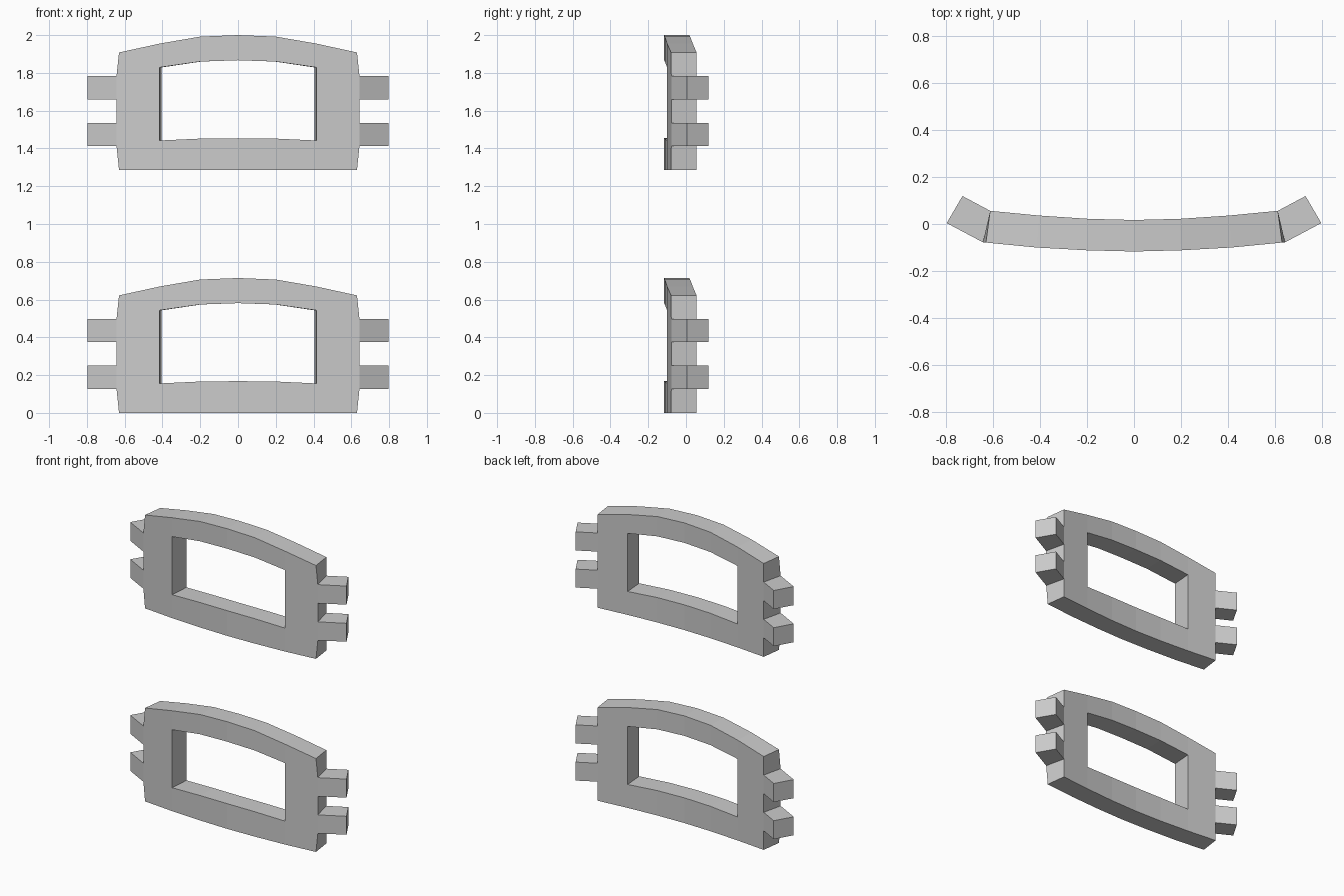
import bpy, bmesh

if "Cube" in bpy.data.objects:
    bpy.data.objects.remove(bpy.data.objects["Cube"])

# Cross-section stations (right half): front x -> (front y, back x, back y)
STATION = {0.0: (-0.117, 0.0, 0.017), 0.2: (-0.112, 0.195, 0.022),
           0.415: (-0.1, 0.405, 0.036), 0.63: (-0.079, 0.612, 0.056),
           0.643: (-0.078, 0.612, 0.056)}

# Heights of the arched top, window top and window sill at x = 0, 0.2, 0.415
XS = (0.0, 0.2, 0.415)
TOP = (0.714, 0.706, 0.669)
WIN_TOP = (0.581, 0.574, 0.543)
SILL = (0.168, 0.166, 0.156)
TABS = ((0.127, 0.25), (0.374, 0.498))
TAB_FRONT, TAB_BACK = (0.797, 0.004), (0.73, 0.119)


def panel_mesh():
    # Front regions of the right half: sill bar, top bar, side post
    polys = []
    for i in range(2):
        a, b = XS[i], XS[i + 1]
        polys.append([(a, 0), (b, 0), (b, SILL[i + 1]), (a, SILL[i])])
        polys.append([(a, WIN_TOP[i]), (b, WIN_TOP[i + 1]), (b, TOP[i + 1]), (a, TOP[i])])
    edge = [(0.643, z) for tab in TABS for z in tab]
    polys.append([(0.415, 0), (0.63, 0)] + edge +
                 [(0.63, 0.622), (0.415, TOP[2]), (0.415, WIN_TOP[2]), (0.415, SILL[2])])

    bm = bmesh.new()
    front, back = {}, {}
    for p in {p for poly in polys for p in poly}:
        fy, bx, by = STATION[p[0]]
        front[p] = bm.verts.new((p[0], fy, p[1]))
        back[p] = bm.verts.new((bx, by, p[1]))
    edges = set()
    for poly in polys:
        bm.faces.new([front[p] for p in poly])
        bm.faces.new([back[p] for p in reversed(poly)])
        edges.update(zip(poly, poly[1:] + poly[:1]))

    # Walls around the outline and window, open on the mirror plane
    for a, b in edges:
        if (b, a) in edges or a[0] == b[0] == 0:
            continue
        if a[0] == 0.643 and b[0] == 0.643 and (a[1], b[1]) in TABS:
            # Angled connector tab in place of the wall
            tip = [bm.verts.new((*xy, z)) for xy, z in
                   ((TAB_FRONT, a[1]), (TAB_BACK, a[1]), (TAB_BACK, b[1]), (TAB_FRONT, b[1]))]
            root = [front[a], back[a], back[b], front[b]]
            bm.faces.new(tip)
            for i in range(4):
                j = (i + 1) % 4
                bm.faces.new((root[i], root[j], tip[j], tip[i]))
        else:
            bm.faces.new((front[a], back[a], back[b], front[b]))
    bmesh.ops.recalc_face_normals(bm, faces=bm.faces)
    mesh = bpy.data.meshes.new("curved_panel")
    bm.to_mesh(mesh)
    bm.free()
    return mesh


# Two identical curved frames, one above the other
mesh = panel_mesh()
for name, z in (("lower_frame", 0.0), ("upper_frame", 1.286)):
    ob = bpy.data.objects.new(name, mesh)
    ob.location.z = z
    bpy.context.collection.objects.link(ob)
    mirror = ob.modifiers.new("mirror", 'MIRROR')
    mirror.use_axis[0] = True
    mirror.use_clip = True
